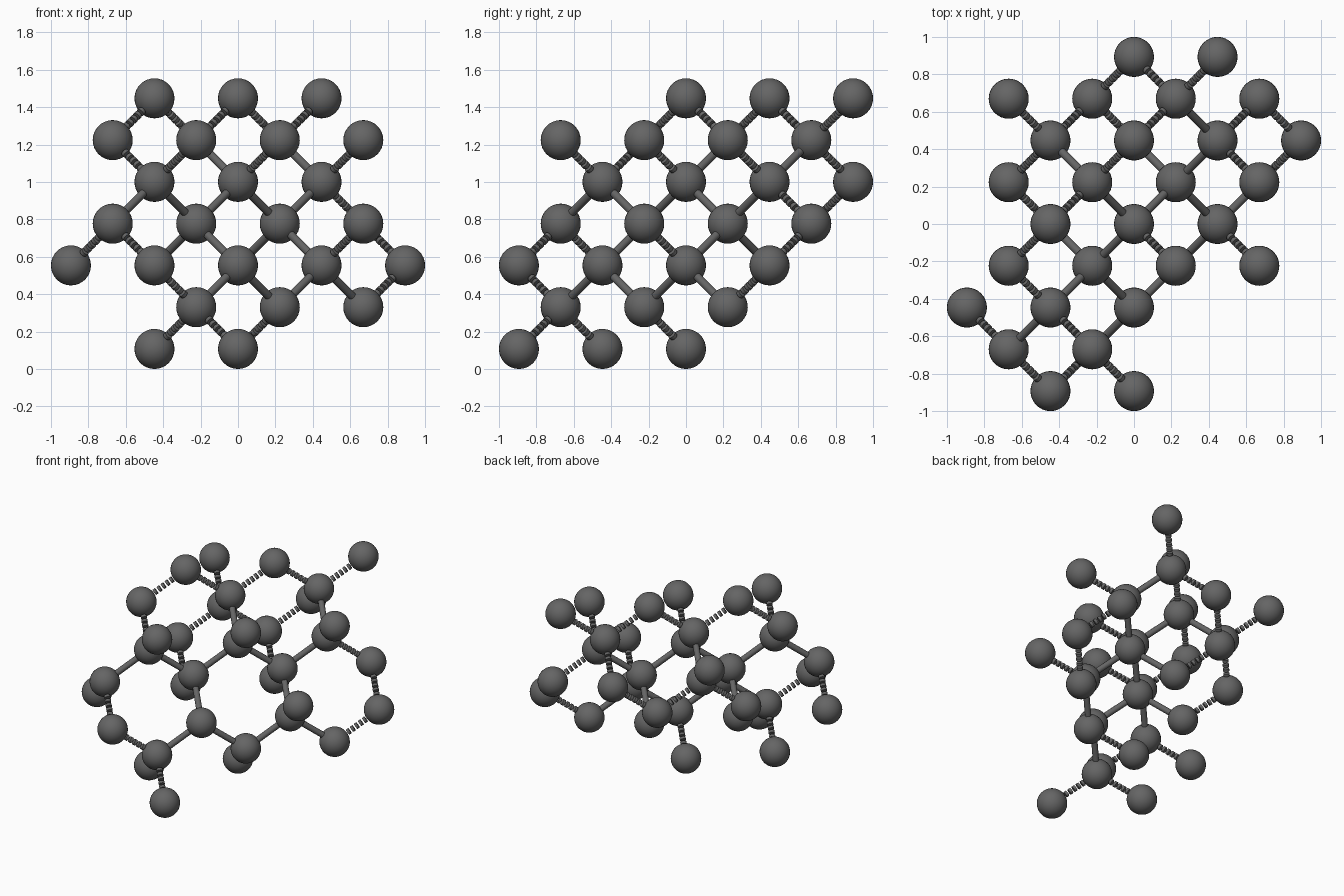
import bpy, bmesh
from mathutils import Vector, Matrix

if "Cube" in bpy.data.objects:
    bpy.data.objects.remove(bpy.data.objects["Cube"])

U = 0.2233        # lattice step
R = 0.107         # ball radius
ROD = 0.022       # bond radius
DASHES = 11       # dashes over a full bond length

# lattice points per height layer: (x, y) in lattice steps
core_layers = {
    1: [(-1, -3), (1, -1), (3, 1)],
    2: [(-2, 0), (0, -2), (0, 2), (2, 0)],
    3: [(-3, -3), (-1, -1), (1, 1)],
    4: [(-2, -2), (-2, 2), (0, 0), (2, 2)],
    5: [(-1, 1), (1, 3)],
}
outer_layers = {
    0: [(-2, -2), (0, -4), (0, 0)],
    2: [(-4, -2), (-2, -4), (4, 2)],
    3: [(-3, 1), (-1, 3), (3, -1), (3, 3)],
    4: [(0, 4)],
    5: [(-3, -1), (-3, 3), (-1, -3), (1, -1), (3, 1)],
    6: [(-2, 0), (0, 2), (2, 4)],
}
# four tetrahedral bond directions from an even-layer ball
DIRS = [(1, -1, 1), (-1, 1, 1), (1, 1, -1), (-1, -1, -1)]


def points(layers):
    return {(x, y, k) for k, row in layers.items() for x, y in row}


def place(p):
    return Vector((p[0] * U, p[1] * U, R + p[2] * U))


dark = bpy.data.materials.new("dark_grey")
dark.diffuse_color = (0.13, 0.13, 0.13, 1)
dark.use_nodes = True
dark.node_tree.nodes["Principled BSDF"].inputs["Base Color"].default_value = dark.diffuse_color


def finish(name, bm):
    me = bpy.data.meshes.new(name)
    bm.to_mesh(me)
    bm.free()
    me.materials.append(dark)
    ob = bpy.data.objects.new(name, me)
    bpy.context.collection.objects.link(ob)
    bpy.ops.object.select_all(action='DESELECT')
    ob.select_set(True)
    bpy.context.view_layer.objects.active = ob
    bpy.ops.object.shade_smooth_by_angle()


def balls(name, pts):
    bm = bmesh.new()
    for p in sorted(pts):
        bmesh.ops.create_uvsphere(bm, u_segments=32, v_segments=16, radius=R,
                                  matrix=Matrix.Translation(place(p)))
    finish(name, bm)


def rod(bm, a, b):
    d = b - a
    m = Matrix.Translation((a + b) / 2) @ d.to_track_quat('Z', 'Y').to_matrix().to_4x4()
    bmesh.ops.create_cone(bm, cap_ends=True, segments=16, radius1=ROD,
                          radius2=ROD, depth=d.length, matrix=m)


core, outer = points(core_layers), points(outer_layers)
everything = core | outer

# balls
balls("core_balls", core)
balls("outer_balls", outer)

# bonds: plain rods inside the core, dashed rods to the outer balls
solid, dashed = bmesh.new(), bmesh.new()
for p in sorted(everything):
    if p[2] % 2:
        continue
    for d in DIRS:
        q = tuple(i + j for i, j in zip(p, d))
        if q not in everything:
            continue
        a, b = place(p), place(q)
        if p in core and q in core:
            rod(solid, a, b)
            continue
        for i in range(DASHES):
            t0, t1 = (i + 0.22) / DASHES, (i + 0.78) / DASHES
            if t1 > 0.25 and t0 < 0.75:   # skip dashes buried in the balls
                rod(dashed, a.lerp(b, t0), a.lerp(b, t1))
finish("solid_bonds", solid)
finish("dashed_bonds", dashed)
